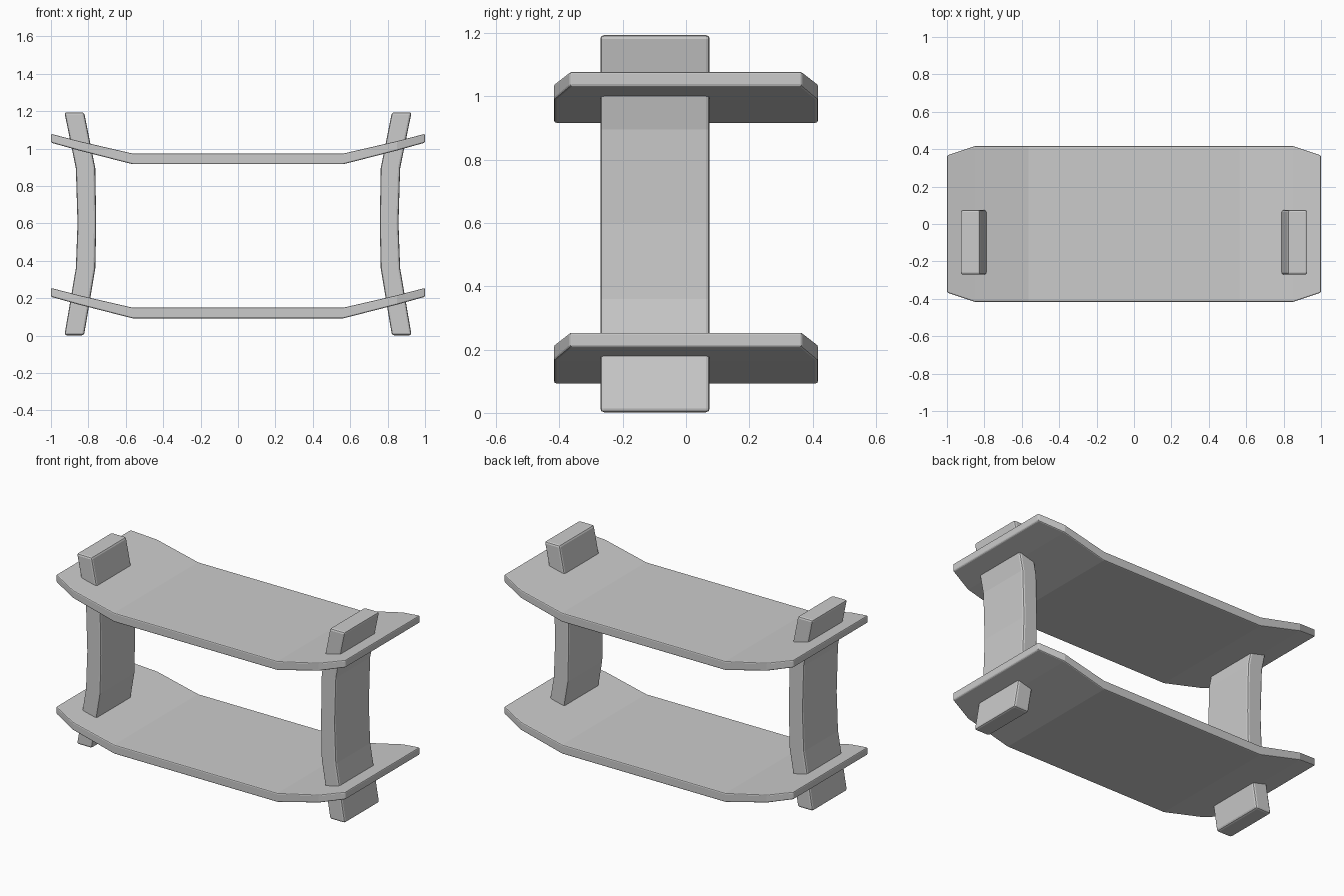
import bpy, bmesh

if "Cube" in bpy.data.objects:
    bpy.data.objects.remove(bpy.data.objects["Cube"])


def loft(name, rings, bevel):
    """Bridge four-cornered sections into a closed solid with softened edges."""
    bm = bmesh.new()
    loops = [[bm.verts.new(p) for p in ring] for ring in rings]
    for a, b in zip(loops, loops[1:]):
        for i in range(4):
            j = (i + 1) % 4
            bm.faces.new((a[i], a[j], b[j], b[i]))
    bm.faces.new(loops[0])
    bm.faces.new(loops[-1])
    bmesh.ops.recalc_face_normals(bm, faces=bm.faces[:])
    mesh = bpy.data.meshes.new(name)
    bm.to_mesh(mesh)
    bm.free()
    ob = bpy.data.objects.new(name, mesh)
    bpy.context.collection.objects.link(ob)
    mod = ob.modifiers.new("soft_edges", 'BEVEL')
    mod.width = bevel
    mod.segments = 2
    mod.limit_method = 'ANGLE'
    mod.angle_limit = 0.7
    return ob


# Shelves: upturned ends with clipped corners (x, bottom, top, half depth)
half = [(0.565, 0.093, 0.15, 0.417),
        (0.85, 0.166, 0.216, 0.417),
        (1.0, 0.208, 0.255, 0.367)]
stations = [(-x, b, t, d) for x, b, t, d in reversed(half)] + half
for name, z in (("lower_shelf", 0.0), ("upper_shelf", 0.824)):
    loft(name, [[(x, -d, b + z), (x, d, b + z), (x, d, t + z), (x, -d, t + z)]
                for x, b, t, d in stations], 0.007)

# Posts: bowed inward, passing through both shelves (z, inner x, outer x)
post = [(0.002, 0.823, 0.928),
        (0.36, 0.763, 0.867),
        (0.6, 0.758, 0.858),
        (0.895, 0.763, 0.867),
        (1.194, 0.823, 0.928)]
for name, s in (("left_post", -1), ("right_post", 1)):
    loft(name, [[(s * i, -0.271, z), (s * o, -0.271, z),
                 (s * o, 0.075, z), (s * i, 0.075, z)]
                for z, i, o in post], 0.012)
